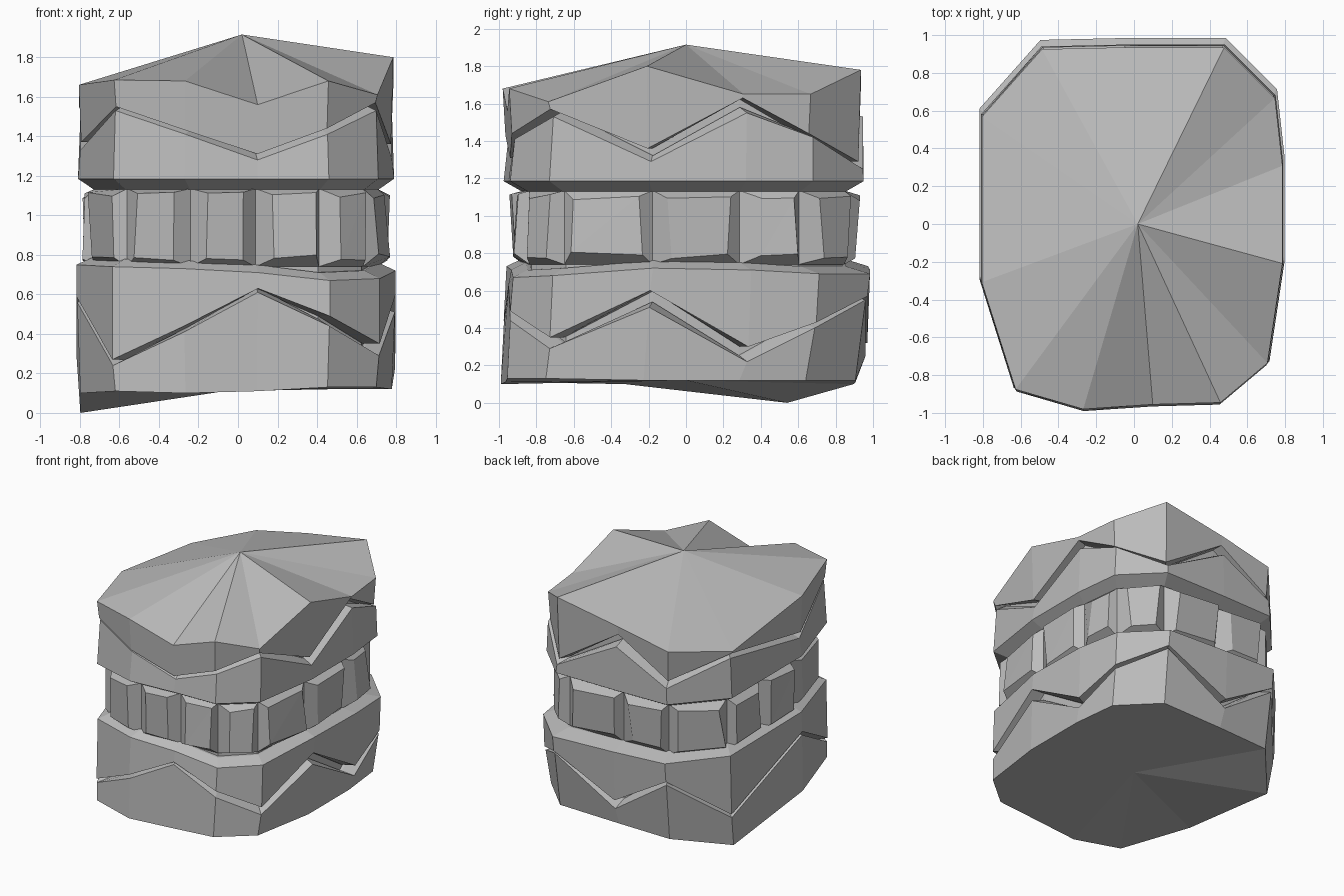
import bpy, bmesh, random
from mathutils import Vector

random.seed(4)
if "Cube" in bpy.data.objects:
    bpy.data.objects.remove(bpy.data.objects["Cube"])

stone_grey = bpy.data.materials.new("stone_grey")
stone_grey.use_nodes = True
colour = (0.5, 0.5, 0.5, 1)
stone_grey.diffuse_color = colour
stone_grey.node_tree.nodes["Principled BSDF"].inputs["Base Color"].default_value = colour

# Uneven footprint, anticlockwise from the front right corner
outline = [(-.63, -.87), (-.27, -.975), (.1, -.95), (.46, -.94), (.71, -.73),
           (.79, -.2), (.79, .32), (.75, .68), (.48, .95), (-.05, .95),
           (-.49, .94), (-.81, .58), (-.81, -.3)]
# Heights at each corner: underside, both lips of the low crack, then of the
# high crack, cap rim
foot = [.11, .1, .11, .13, .13, .12, .12, .12, .12, .11, .1, 0, .1]
base_lip = [.24, .41, .61, .44, .29, .51, .22, .4, .55, .25, .55, .24, .56]
low_seam = [.27, .44, .63, .49, .35, .6, .3, .43, .57, .32, .58, .27, .59]
upper_lip = [1.53, 1.41, 1.28, 1.41, 1.53, 1.29, 1.55, 1.42, 1.25, 1.53, 1.31, 1.5, 1.33]
high_seam = [1.55, 1.43, 1.31, 1.44, 1.57, 1.36, 1.63, 1.44, 1.29, 1.62, 1.36, 1.53, 1.37]
rim = [1.685, 1.68, 1.56, 1.68, 1.61, 1.8, 1.65, 1.65, 1.78, 1.69, 1.6, 1.55, 1.66]
ledge = [.74, .73, .71, .67, .68, .72, .71, .69, .69, .71, .73, .74, .75]
count = len(outline)


def raised(heights, amount):
    return [z + amount for z in heights]


def finish(name, bm):
    bmesh.ops.recalc_face_normals(bm, faces=bm.faces)
    mesh = bpy.data.meshes.new(name)
    bm.to_mesh(mesh)
    bm.free()
    mesh.materials.append(stone_grey)
    bpy.context.collection.objects.link(bpy.data.objects.new(name, mesh))


def slab(name, rings, bottom, top):
    """Loft rings of (scale, y shift, heights) and close both ends with fans."""
    bm = bmesh.new()
    loops = [[bm.verts.new((x * s, y * s + dy, z)) for (x, y), z in zip(outline, heights)]
             for s, dy, heights in rings]
    ends = [(loops[0], bm.verts.new((0, 0, bottom))),
            (loops[-1], bm.verts.new((.02, 0, top)))]
    for i in range(count):
        j = (i + 1) % count
        for a, b in zip(loops, loops[1:]):
            bm.faces.new((a[i], a[j], b[j], b[i]))
        for loop, centre in ends:
            bm.faces.new((loop[i], loop[j], centre))
    finish(name, bm)


# Two lower slabs meeting at a zigzag crack
slab("base_slab", [(.985, -.03, foot), (1.005, .005, base_lip),
                   (.9, 0, raised(base_lip, .03))], .12, .4)
slab("lower_slab", [(.9, 0, low_seam), (1.01, .01, low_seam),
                    (1.01, .025, ledge), (.9, 0, raised(ledge, .04))], .5, .76)

# Recessed core behind the cracks and the course of small stones
slab("core", [(.88, 0, [.2] * count), (.88, 0, raised(high_seam, .01))], .2, 1.5)

# Two upper slabs meeting at the opposite zigzag
slab("upper_slab", [(.9, 0, [1.13] * count), (1.0, 0, [1.185] * count),
                    (.985, .01, upper_lip), (.9, 0, raised(upper_lip, .03))], 1.13, 1.4)
slab("cap_slab", [(.9, 0, high_seam), (.98, -.01, high_seam),
                  (.995, -.01, rim)], 1.45, 1.915)

# Course of tapered stones, one per side and two on the longest side
stones = bmesh.new()


def stone(a, b):
    length = (b - a).length
    start, end = .1 / length, 1 - .06 / length

    def corner(t, scale, z):
        p = a.lerp(b, t) * scale
        return stones.verts.new((p.x, p.y, z))

    lean = random.uniform(-.02, .02)
    back = [corner(t, .89, z) for t, z in ((0, .74), (1, .74), (1, 1.135), (0, 1.135))]
    front = [corner(t + random.uniform(-.06, .06), .965 + side * lean,
                    z + random.uniform(-.02, .02))
             for t, z, side in ((start, .79, 1), (end, .79, 1),
                                (end, 1.1, -1), (start, 1.1, -1))]
    stones.faces.new(back)
    stones.faces.new(front[:3])
    stones.faces.new((front[0], front[2], front[3]))
    for i in range(4):
        j = (i + 1) % 4
        stones.faces.new((back[i], back[j], front[j], front[i]))


for i in range(count):
    a, b = Vector(outline[i]), Vector(outline[(i + 1) % count])
    parts = 2 if (b - a).length > .65 else 1
    for k in range(parts):
        stone(a.lerp(b, k / parts), a.lerp(b, (k + 1) / parts))
finish("stone_course", stones)
